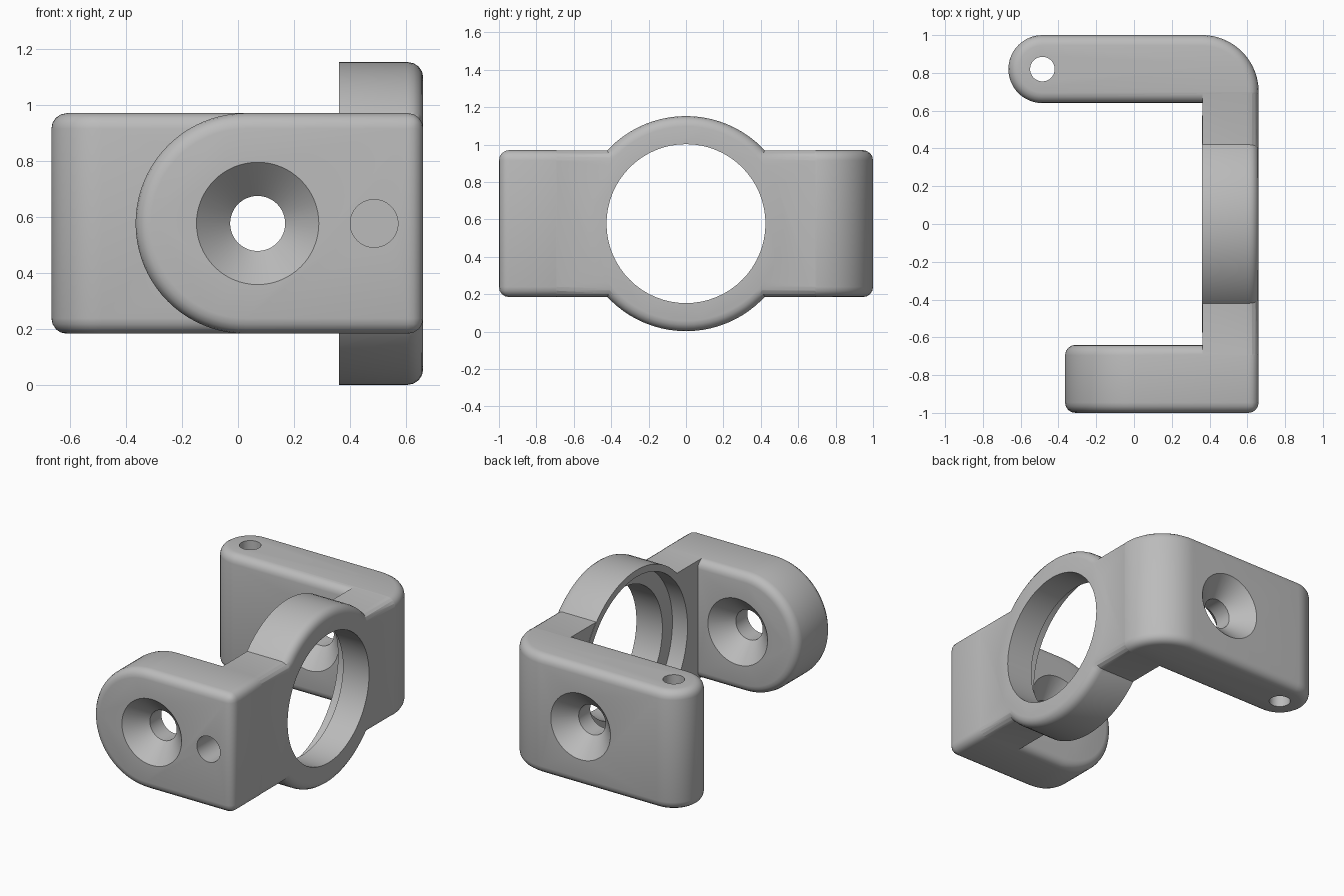
import bpy, bmesh, math
from mathutils import Matrix, Vector

cube = bpy.data.objects.get("Cube")
if cube:
    bpy.data.objects.remove(cube)

MID = 0.577          # height of the bracket's centre line
HALF = 0.393         # half height of the arms
LOW, HIGH = MID - HALF, MID + HALF
ROUND = 0.055        # edge rounding

grey = bpy.data.materials.new("plain grey")
grey.use_nodes = True
grey.diffuse_color = (0.5, 0.5, 0.5, 1)
grey.node_tree.nodes["Principled BSDF"].inputs["Base Color"].default_value = (0.5, 0.5, 0.5, 1)


def arc(cx, cy, r, start, end, steps=24):
    angles = [math.radians(start + (end - start) * i / steps) for i in range(steps + 1)]
    return [(cx + r * math.cos(a), cy + r * math.sin(a)) for a in angles]


def place(axis, p, depth):
    """Profile point to 3D: the profile lies across the given axis."""
    return {"x": (depth, p[0], p[1]), "y": (p[0], depth, p[1]), "z": (p[0], p[1], depth)}[axis]


def finish(name, bm):
    bmesh.ops.recalc_face_normals(bm, faces=bm.faces)
    mesh = bpy.data.meshes.new(name)
    bm.to_mesh(mesh)
    bm.free()
    mesh.materials.append(grey)
    obj = bpy.data.objects.new(name, mesh)
    bpy.context.collection.objects.link(obj)
    return obj


def prism(name, profile, axis, lo, hi, rule=None):
    """Extrude a profile and round the sharp edges that pass the rule."""
    bm = bmesh.new()
    face = bm.faces.new([bm.verts.new(place(axis, p, lo)) for p in profile])
    out = bmesh.ops.extrude_face_region(bm, geom=[face])
    shift = Vector(place(axis, (0, 0), hi - lo))
    bmesh.ops.translate(bm, verts=[v for v in out["geom"] if isinstance(v, bmesh.types.BMVert)], vec=shift)
    bmesh.ops.recalc_face_normals(bm, faces=bm.faces)
    if rule:
        edges = [e for e in bm.edges if e.calc_face_angle(0) > 0.7 and rule(e)]
        bmesh.ops.bevel(bm, geom=edges, offset=ROUND, offset_type='OFFSET', segments=4,
                        profile=0.5, affect='EDGES', clamp_overlap=True)
    return finish(name, bm)


def lathe(name, stations, axis, a, b):
    """Closed round cutter through (depth, radius) stations along an axis."""
    bm = bmesh.new()
    rings = [[bm.verts.new(place(axis, p, d)) for p in arc(a, b, r, 0, 360, 64)[:-1]]
             for d, r in stations]
    for low, high in zip(rings, rings[1:]):
        for i in range(len(low)):
            j = (i + 1) % len(low)
            bm.faces.new((low[i], low[j], high[j], high[i]))
    bm.faces.new(rings[0])
    bm.faces.new(rings[-1])
    return finish(name, bm)


def combine(body, other, operation):
    mod = body.modifiers.new(other.name, 'BOOLEAN')
    mod.operation, mod.object, mod.solver = operation, other, 'EXACT'
    bpy.context.view_layer.objects.active = body
    bpy.ops.object.modifier_apply(modifier=mod.name)
    bpy.data.objects.remove(other)


def every(e):
    return True


def outer_side(e):
    return all(v.co.x > 0.6 for v in e.verts)


# Front arm: round end seen from the front
front = [(0.66, LOW), (0.66, HIGH)] + arc(0.028, MID, HALF, 90, 270, 40)
body = prism("bracket", front, "y", -1, -0.64, every)

# Back arm: round end and large outer corner seen from above
back = [(0.66, 0.64)] + arc(0.36, 0.7, 0.3, 0, 90) + arc(-0.485, 0.82, 0.18, 90, 270)
combine(body, prism("back_arm", back, "z", LOW, HIGH, every), 'UNION')

# Side plate joining the arms, and the ring in its middle
low, high = LOW + 0.001, HIGH - 0.001
plate = [(-0.88, low), (0.7, low), (0.7, high), (-0.88, high)]
combine(body, prism("side_plate", plate, "x", 0.362, 0.659,
                    lambda e: outer_side(e) and abs(e.verts[0].co.y - e.verts[1].co.y) > 1), 'UNION')
ring = arc(0, MID, 0.575, 0, 360, 80)[:-1]
combine(body, prism("ring", ring, "x", 0.36, 0.66, outer_side), 'UNION')

# Ring bore with a wider seat on the inner side
combine(body, lathe("bore", [(0.2, 0.53), (0.47, 0.53), (0.47, 0.425), (0.8, 0.425)], "x", 0, MID), 'DIFFERENCE')

# Screw holes, countersunk on both faces of each arm
for near, far in ((-1, -0.64), (0.64, 1)):
    stations = [(near - 0.01, 0.228), (near + 0.12, 0.098), (far - 0.12, 0.098), (far + 0.01, 0.228)]
    combine(body, lathe("screw_hole", stations, "y", 0.07, MID), 'DIFFERENCE')

# Pin holes: blind in the front arm, right through the back arm's end
combine(body, lathe("front_pin_hole", [(-1.1, 0.085), (-0.64, 0.085)], "y", 0.485, MID), 'DIFFERENCE')
combine(body, lathe("back_pin_hole", [(0, 0.065), (1.2, 0.065)], "z", -0.485, 0.82), 'DIFFERENCE')

# Smooth shading with sharp edges kept
bpy.ops.object.select_all(action='DESELECT')
body.select_set(True)
bpy.context.view_layer.objects.active = body
bpy.ops.object.shade_smooth_by_angle(angle=math.radians(35))
